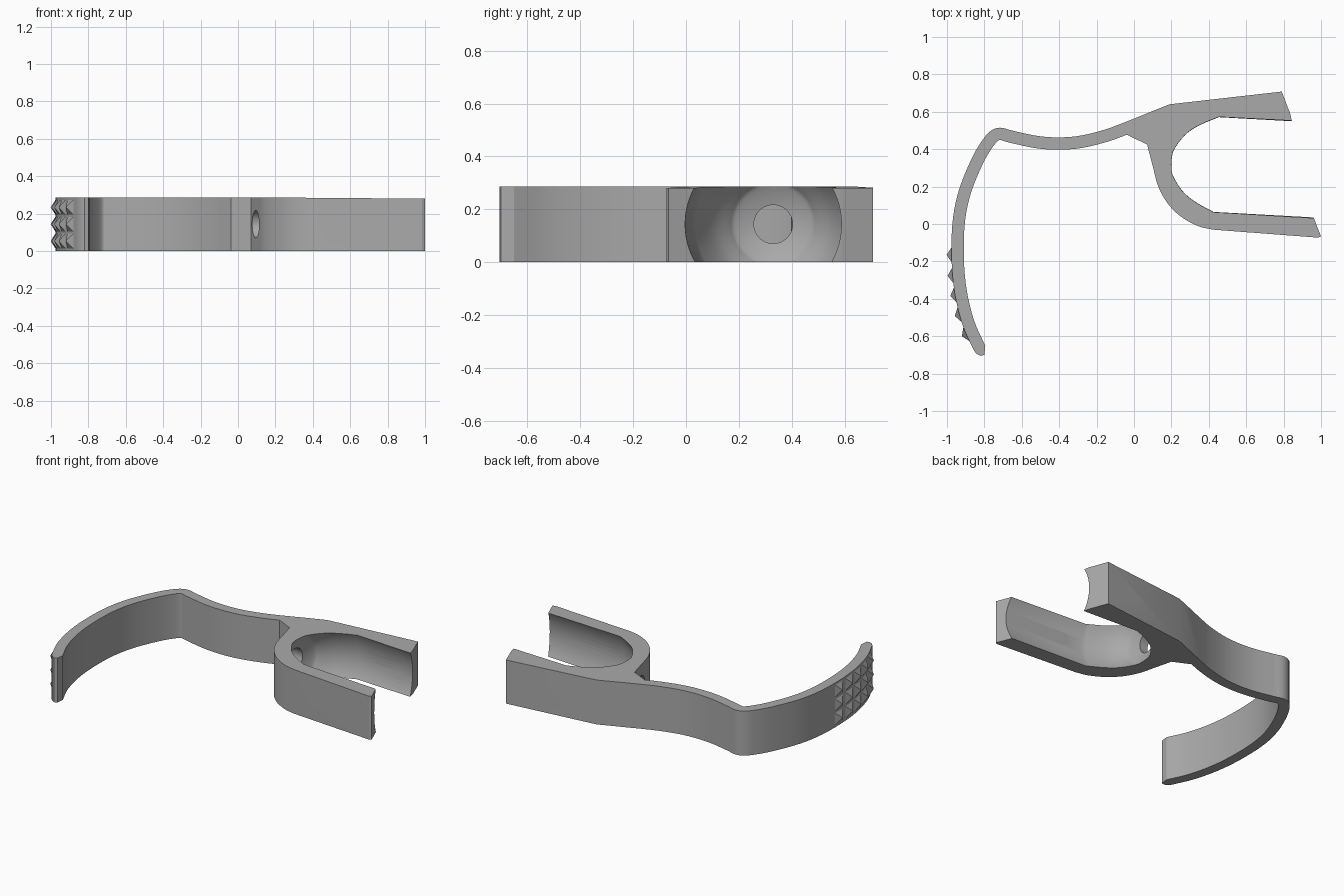
import bpy, bmesh, math
from mathutils import Vector, Matrix

if "Cube" in bpy.data.objects:
    bpy.data.objects.remove(bpy.data.objects["Cube"], do_unlink=True)

HEIGHT = 0.287
MID = HEIGHT / 2
HALF_BAND = 0.033

grey = bpy.data.materials.new("plain grey")
grey.use_nodes = True
grey.diffuse_color = (0.4, 0.4, 0.4, 1)
grey.node_tree.nodes["Principled BSDF"].inputs["Base Color"].default_value = (0.4, 0.4, 0.4, 1)


def add_object(name, bm):
    bmesh.ops.recalc_face_normals(bm, faces=bm.faces)
    mesh = bpy.data.meshes.new(name)
    bm.to_mesh(mesh)
    bm.free()
    mesh.materials.append(grey)
    obj = bpy.data.objects.new(name, mesh)
    bpy.context.collection.objects.link(obj)
    return obj


def smooth_path(points, steps=5):
    """Catmull-Rom curve through the points."""
    p = [Vector(q) for q in points]
    p = [2 * p[0] - p[1]] + p + [2 * p[-1] - p[-2]]
    path = []
    for a, b, c, d in zip(p, p[1:], p[2:], p[3:]):
        for i in range(steps):
            t = i / steps
            path.append(0.5 * (2 * b + (c - a) * t + (2 * a - 5 * b + 4 * c - d) * t ** 2
                               + (3 * b - a - 3 * c + d) * t ** 3))
    return path + [p[-2]]


def side_normals(path):
    normals = []
    for i in range(len(path)):
        t = (path[min(i + 1, len(path) - 1)] - path[max(i - 1, 0)]).normalized()
        normals.append(Vector((-t.y, t.x)))
    return normals


def rod(name, start, end, radius, sides=48):
    """Cylinder between two points, used as a cutter."""
    start, end = Vector(start), Vector(end)
    axis = end - start
    bm = bmesh.new()
    bmesh.ops.create_cone(bm, cap_ends=True, segments=sides, radius1=radius,
                          radius2=radius, depth=axis.length)
    turn = axis.to_track_quat('Z', 'Y').to_matrix().to_4x4()
    bm.transform(Matrix.Translation((start + end) / 2) @ turn)
    return add_object(name, bm)


# Curved hook band, from its free tip to the cradle
centre = smooth_path([(-.825, -.665), (-.885, -.53), (-.925, -.37), (-.942, -.2), (-.938, 0),
                      (-.908, .16), (-.85, .31), (-.79, .42), (-.73, .48), (-.65, .465),
                      (-.52, .438), (-.4, .43), (-.28, .44), (-.15, .472), (-.05, .508)])
normals = side_normals(centre)
outer = [p + n * HALF_BAND for p, n in zip(centre, normals)]
inner = [p - n * HALF_BAND for p, n in zip(centre, normals)]
tip = [(-.8, -.7), (-.82, -.705), (-.84, -.695)]

# Cradle with two arms, still solid between them
arms = [(.19, .64), (.79, .708), (.835, .59), (.96, .035), (1, -.066), (.985, -.073)]
bowl = smooth_path([(.42, -.03), (.34, -.01), (.25, .04), (.18, .11), (.13, .2),
                    (.1, .31), (.07, .425)])

outline = tip + outer + arms + bowl + inner[::-1]
bm = bmesh.new()
base = bm.faces.new([bm.verts.new((p[0], p[1], 0)) for p in outline])
raised = bmesh.ops.extrude_face_region(bm, geom=[base])["geom"]
bmesh.ops.translate(bm, vec=(0, 0, HEIGHT),
                    verts=[v for v in raised if isinstance(v, bmesh.types.BMVert)])
clip = add_object("hook_and_cradle", bm)

# Round pocket turned about the cradle axis
dome = smooth_path([(.165, 0), (.175, .073), (.2, .143), (.222, .168), (.28, .217),
                    (.35, .255), (.44, .2915)], 4)
profile = dome + [Vector((1.3, .2915)), Vector((1.3, 0))]
bm = bmesh.new()
ring = [bm.verts.new((p.x, p.y, 0)) for p in profile]
edges = [bm.edges.new(pair) for pair in zip(ring, ring[1:])]
bmesh.ops.spin(bm, geom=ring + edges, cent=(0, 0, 0), axis=(1, 0, 0),
               angle=math.tau, steps=72, use_duplicate=False)
bmesh.ops.remove_doubles(bm, verts=bm.verts, dist=0.0005)
slope = math.atan(-0.055)
bm.transform(Matrix.Translation((0, .342, MID)) @ Matrix.Rotation(slope, 4, 'Z'))
pocket = add_object("pocket_cutter", bm)

# Flared mouth on the longer arm
along = Vector((.9, .44, 0)).normalized()
across = Vector((-along.y, along.x, 0))
mouth = Vector((.76, .555, MID)) - across * .254
flare = rod("flare_cutter", mouth, mouth + along * .5, .2915, 72)

# Screw holes and the slightly sloping cradle top
end_hole = rod("end_hole_cutter", (0, .33, MID), (.4, .33, MID), .073)
cross_hole = rod("cross_hole_cutter", (.56, -.2, .155), (.615, .85, .155), .038)
bm = bmesh.new()
bmesh.ops.create_cube(bm, size=1)
bm.transform(Matrix.Translation((.08, 0, HEIGHT)) @ Matrix.Rotation(.0076, 4, 'Y')
             @ Matrix.Diagonal((1.2, 2, .1, 1)) @ Matrix.Translation((.5, 0, .5)))
top_cut = add_object("top_cutter", bm)

bpy.context.view_layer.objects.active = clip
for cutter in (pocket, flare, end_hole, cross_hole, top_cut):
    mod = clip.modifiers.new(cutter.name, 'BOOLEAN')
    mod.operation = 'DIFFERENCE'
    mod.solver = 'EXACT'
    mod.object = cutter
    bpy.ops.object.modifier_apply(modifier=mod.name)
    bpy.data.objects.remove(cutter, do_unlink=True)

bpy.ops.object.select_all(action='DESELECT')
clip.select_set(True)
bpy.ops.object.shade_smooth_by_angle(angle=math.radians(25))

# Grip spikes: rows of small pyramids on the outside of the hook
bm = bmesh.new()
for y in (-.165, -.275, -.38, -.485, -.59):
    i = min(range(len(outer) // 2), key=lambda k: abs(outer[k].y - y))
    a, b = (outer[i], outer[i + 1]) if outer[i].y <= y else (outer[i - 1], outer[i])
    spot = a.lerp(b, (y - a.y) / (b.y - a.y))
    out = normals[i].to_3d()
    side = Vector((-out.y, out.x, 0))
    for row in (-1, 0, 1):
        foot = spot.to_3d() + Vector((0, 0, MID + row * .09)) - out * .004
        corners = [bm.verts.new(foot + side * u * .045 + Vector((0, 0, v * .045)))
                   for u, v in ((-1, -1), (1, -1), (1, 1), (-1, 1))]
        peak = bm.verts.new(foot + out * .03)
        bm.faces.new(corners)
        for k in range(4):
            bm.faces.new((corners[k], corners[(k + 1) % 4], peak))
add_object("grip_spikes", bm)
